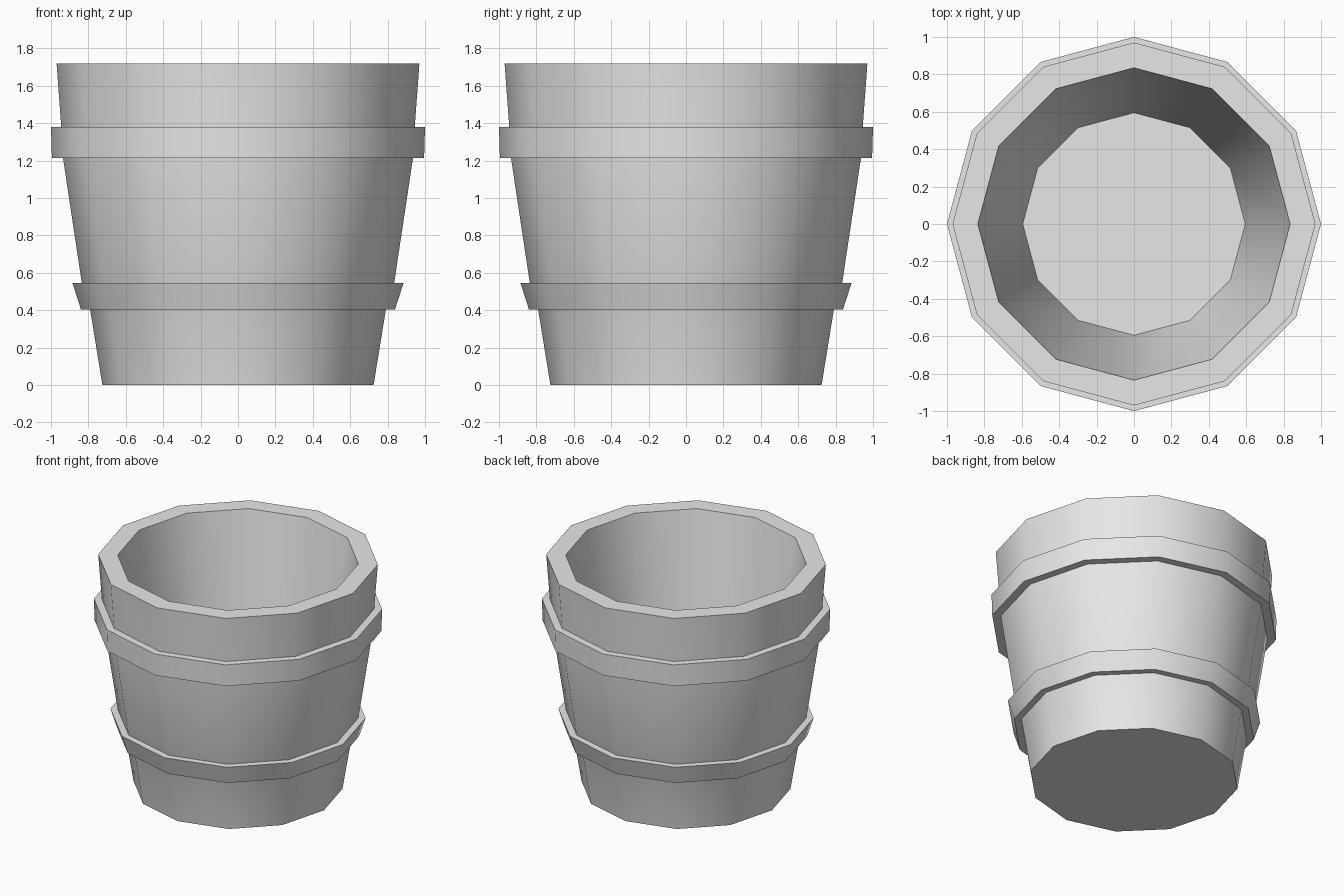
import bpy, bmesh, math

SIDES = 12

cube = bpy.data.objects.get("Cube")
if cube:
    bpy.data.objects.remove(cube, do_unlink=True)

# Single plain grey
grey = bpy.data.materials.new("plain_grey")
grey.use_nodes = True
colour = (0.8, 0.8, 0.8, 1)
grey.diffuse_color = colour
grey.node_tree.nodes["Principled BSDF"].inputs["Base Color"].default_value = colour


def lathe(name, profile, closed):
    """Turn (radius, height) points round z; open profiles get flat end caps."""
    bm = bmesh.new()
    rings = []
    for r, z in profile:
        rings.append([bm.verts.new((r * math.cos(a), r * math.sin(a), z))
                      for a in (math.tau * i / SIDES for i in range(SIDES))])
    pairs = list(zip(rings, rings[1:]))
    if closed:
        pairs.append((rings[-1], rings[0]))
    else:
        bm.faces.new(rings[0])
        bm.faces.new(rings[-1])
    for low, high in pairs:
        for i in range(SIDES):
            j = (i + 1) % SIDES
            bm.faces.new((low[i], low[j], high[j], high[i]))
    bmesh.ops.recalc_face_normals(bm, faces=bm.faces)
    mesh = bpy.data.meshes.new(name)
    bm.to_mesh(mesh)
    bm.free()
    mesh.materials.append(grey)
    obj = bpy.data.objects.new(name, mesh)
    bpy.context.collection.objects.link(obj)
    bpy.ops.object.select_all(action="DESELECT")
    obj.select_set(True)
    bpy.context.view_layer.objects.active = obj
    bpy.ops.object.shade_smooth_by_angle(angle=math.radians(40))
    return obj


# Tapered bucket: outside wall, rim, inside wall, floor
lathe("bucket_body", [(0.725, 0), (0.79, 0.4), (0.835, 0.545), (0.935, 1.21),
                      (0.945, 1.38), (0.97, 1.72), (0.835, 1.72), (0.595, 0.08)], False)

# Two hoops round the outside
lathe("lower_hoop", [(0.78, 0.405), (0.84, 0.405), (0.885, 0.545), (0.82, 0.545)], True)
lathe("upper_hoop", [(0.91, 1.215), (0.995, 1.215), (1.0, 1.38), (0.92, 1.38)], True)
